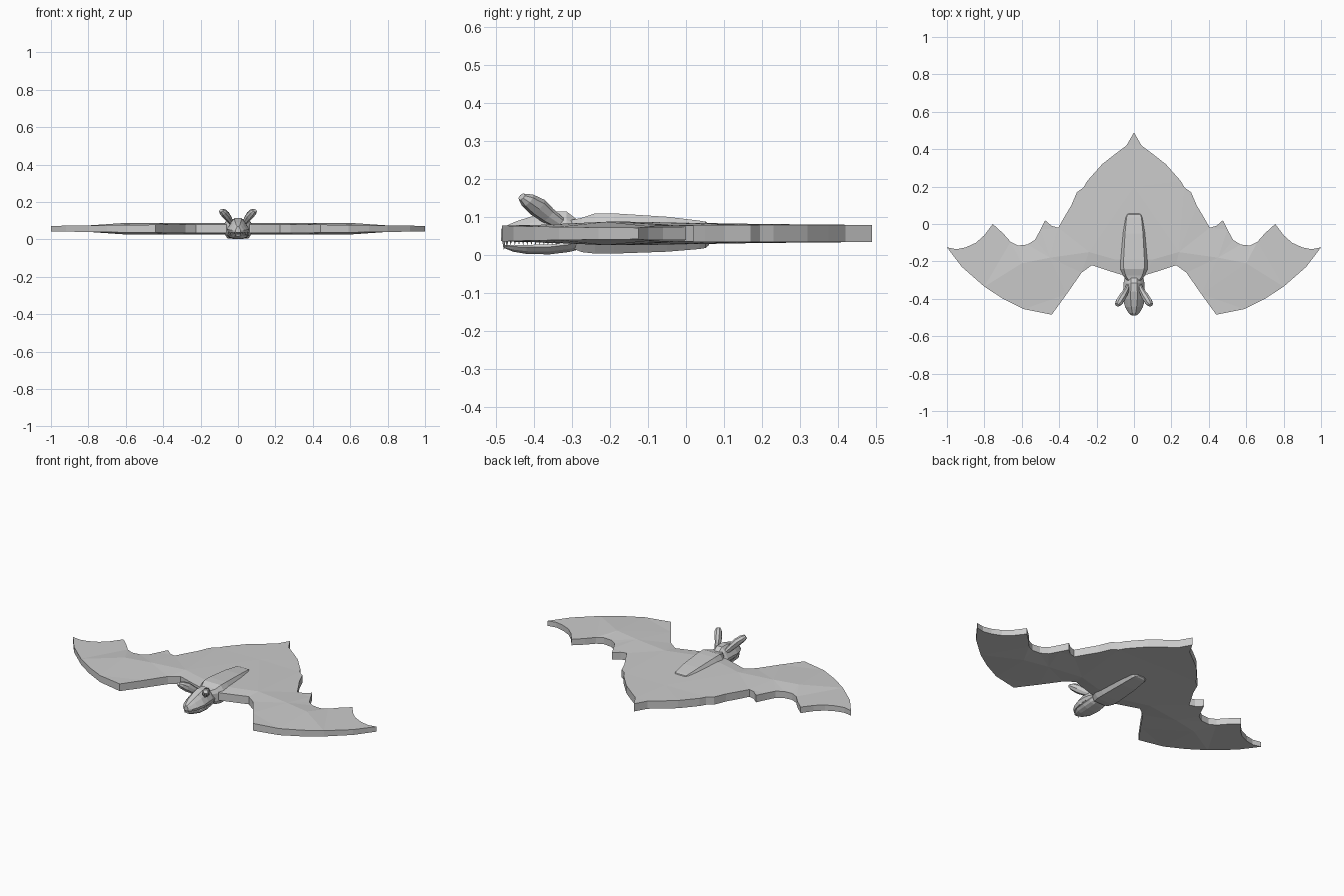
import bpy, bmesh, math
from mathutils import Vector
from mathutils.geometry import delaunay_2d_cdt

if "Cube" in bpy.data.objects:
    bpy.data.objects.remove(bpy.data.objects["Cube"])

grey = bpy.data.materials.new("plain grey")
grey.diffuse_color = (0.6, 0.6, 0.6, 1)
grey.use_nodes = True
grey.node_tree.nodes["Principled BSDF"].inputs["Base Color"].default_value = grey.diffuse_color


def finish(name, bm):
    bmesh.ops.remove_doubles(bm, verts=bm.verts, dist=1e-5)
    bmesh.ops.recalc_face_normals(bm, faces=bm.faces)
    me = bpy.data.meshes.new(name)
    bm.to_mesh(me)
    bm.free()
    me.materials.append(grey)
    ob = bpy.data.objects.new(name, me)
    bpy.context.collection.objects.link(ob)
    return ob


def skin(bm, rings):
    """Join a list of point rings into a closed skin."""
    vs = [[bm.verts.new(p) for p in r] for r in rings]
    n = len(vs[0])
    for a, b in zip(vs, vs[1:]):
        for i in range(n):
            bm.faces.new((a[i], a[(i + 1) % n], b[(i + 1) % n], b[i]))
    bm.faces.new(vs[0])
    bm.faces.new(vs[-1])


# Cross-section shapes: (share of half width, share of height)
BODY = [(0.75, 0), (1, .25), (1, .75), (.75, 1)]
SKULL = [(0.85, 0), (1, .3), (.62, .75), (.3, 1)]
JAW = [(0.45, 0), (.8, .3), (1, .75), (.95, 1)]


def loft(name, shape, stations):
    """Stations are (y, half width, low z, high z)."""
    rings = []
    for y, w, lo, hi in stations:
        half = [(w * sx, y, lo + (hi - lo) * sz) for sx, sz in shape]
        rings.append(half + [(-x, yy, z) for x, yy, z in reversed(half)])
    bm = bmesh.new()
    skin(bm, rings)
    return finish(name, bm)


# Wings and tail: one scalloped membrane, thicker along the arm ridge
edge = [(0, .49), (.04, .42), (.10, .375), (.17, .32), (.25, .23), (.27, .195),
        (.305, .17), (.335, .10), (.365, .05), (.405, -.02), (.44, -.01),
        (.475, .02), (.50, -.03), (.53, -.085), (.57, -.11), (.62, -.115),
        (.66, -.095), (.70, -.05), (.755, 0), (.80, -.06), (.845, -.10),
        (.90, -.125), (.95, -.135), (1, -.125), (.92, -.23), (.80, -.335),
        (.70, -.40), (.59, -.455), (.44, -.485), (.36, -.375), (.28, -.26),
        (.225, -.22), (.12, -.255), (.07, -.27)]
ridge = [(.10, -.19), (.24, -.15), (.45, -.18), (.60, -.21)]
loop = edge + [(-x, y) for x, y in reversed(edge[1:])]
inner = ridge + [(-x, y) for x, y in ridge] + [(0, .2)]
pts = [Vector(p) for p in loop + inner]
n = len(loop)
verts, _, tris, origin, _, _ = delaunay_2d_cdt(pts, [], [list(range(n))], 1, 1e-5)


def thickness(i, v):
    if any(o >= n for o in origin[i]):
        return .031 if v.y < 0 else .025
    return .023 - .008 * max(0, abs(v.x) - .3) / .7


bm = bmesh.new()
MID = .057
top = [bm.verts.new((v.x, v.y, MID + thickness(i, v))) for i, v in enumerate(verts)]
low = [bm.verts.new((v.x, v.y, MID - thickness(i, v))) for i, v in enumerate(verts)]
count = {}
for t in tris:
    bm.faces.new([top[i] for i in t])
    bm.faces.new([low[i] for i in reversed(t)])
    for a, b in zip(t, list(t[1:]) + [t[0]]):
        k = (min(a, b), max(a, b))
        count[k] = count.get(k, 0) + 1
for (a, b), c in count.items():
    if c == 1:
        bm.faces.new((top[a], top[b], low[b], low[a]))
finish("wing_membrane", bm)

# Body
loft("body", BODY, [(-.305, .035, .02, .092), (-.275, .06, .008, .098),
                    (-.24, .073, .004, .11), (-.19, .074, .004, .11),
                    (-.05, .064, .009, .101), (.035, .053, .016, .091),
                    (.052, .045, .019, .088), (.06, .025, .026, .08)])

# Head and jaw
loft("head", SKULL, [(-.488, .014, .037, .068), (-.475, .03, .036, .077),
                     (-.445, .047, .035, .090), (-.40, .06, .034, .104),
                     (-.36, .058, .032, .115), (-.315, .055, .03, .115),
                     (-.285, .05, .025, .092)])
loft("lower_jaw", JAW, [(-.478, .014, .018, .027), (-.455, .034, .009, .027),
                        (-.42, .052, .003, .027), (-.36, .058, .002, .028),
                        (-.31, .055, .008, .034), (-.28, .045, .015, .045)])

# Ears: flattened blades leaning forwards and outwards
U, V = Vector((0, .7, .7)), Vector((.87, .3, -.3))
path = [((.032, -.335, .085), .018, .012), ((.045, -.365, .105), .023, .016),
        ((.062, -.392, .127), .027, .021), ((.080, -.418, .145), .021, .021),
        ((.090, -.433, .154), .011, .013)]
for side, s in (("right", 1), ("left", -1)):
    bm = bmesh.new()
    rings = []
    for c, a, b in path:
        ring = []
        for k in range(8):
            t = math.tau * k / 8
            p = Vector(c) + U * a * math.cos(t) + V * b * math.sin(t)
            ring.append((p.x * s, p.y, p.z))
        rings.append(ring)
    skin(bm, rings)
    finish("ear_" + side, bm)


# Teeth: two fangs in front and a row of small teeth along the jaw
def tooth(bm, x, y, z, r, length):
    ring = [bm.verts.new((x + r * math.cos(math.tau * k / 5),
                          y + r * math.sin(math.tau * k / 5), z)) for k in range(5)]
    tip = bm.verts.new((x, y, z - length))
    bm.faces.new(ring)
    for k in range(5):
        bm.faces.new((ring[k], ring[(k + 1) % 5], tip))


bm = bmesh.new()
for s in (-1, 1):
    tooth(bm, s * .013, -.48, .04, .005, .028)
    tooth(bm, s * .022, -.472, .04, .004, .022)
    for k in range(12):
        f = k / 11
        tooth(bm, s * (.027 + .028 * math.sin(f * math.pi / 2)),
              -.462 + .12 * f, .038, .003, .012)
finish("teeth", bm)
